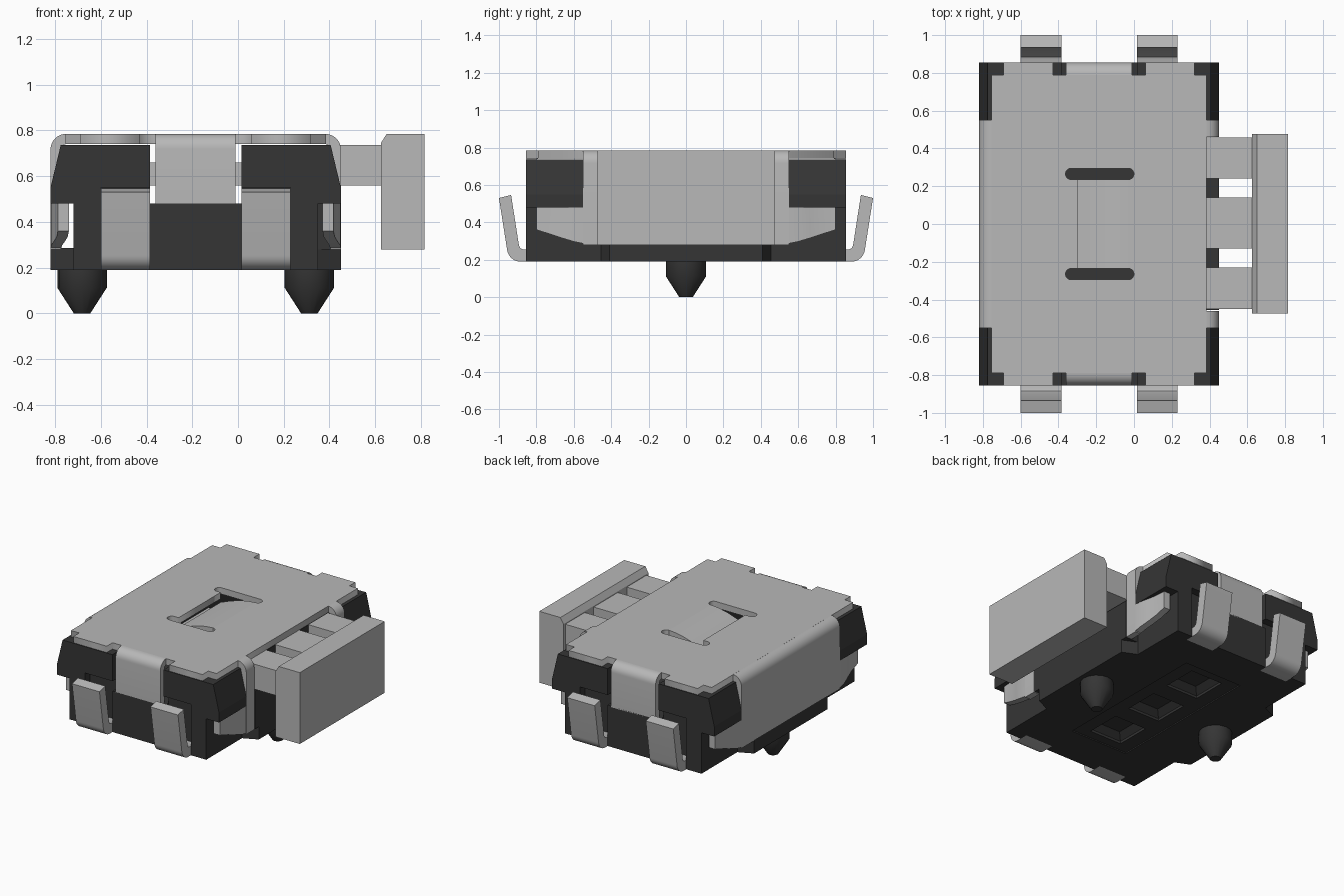
import bpy, bmesh, math

if "Cube" in bpy.data.objects:
    bpy.data.objects.remove(bpy.data.objects["Cube"])

CX = -0.185            # centre line of the housing in x
TOP, SHEET = 0.785, 0.045


def material(name, v):
    m = bpy.data.materials.new(name)
    m.use_nodes = True
    m.diffuse_color = (v, v, v, 1)
    bsdf = m.node_tree.nodes["Principled BSDF"]
    bsdf.inputs["Base Color"].default_value = (v, v, v, 1)
    bsdf.inputs["Roughness"].default_value = 0.6
    return m


METAL = material("light grey", 0.48)
PLASTIC = material("dark grey", 0.036)


def prism(axis, pts, a, b):
    """Two rings: a 2D outline swept along one axis from a to b."""
    put = {"x": lambda p, t: (t, p[0], p[1]),
           "y": lambda p, t: (p[0], t, p[1]),
           "z": lambda p, t: (p[0], p[1], t)}[axis]
    return [[put(p, t) for p in pts] for t in (a, b)]


def box(x0, x1, y0, y1, z0, z1):
    return prism("z", [(x0, y0), (x1, y0), (x1, y1), (x0, y1)], z0, z1)


def flip(solid, sx=1, sy=1):
    return [[(x * sx, y * sy, z) for x, y, z in ring] for ring in solid]


def four(solid):
    return [flip(solid, sx, sy) for sx in (1, -1) for sy in (1, -1)]


def build(name, mat, solids, smooth=True, offset=CX):
    """One object from lofted solids, each a list of matching rings."""
    bm = bmesh.new()
    for rings in solids:
        vs = [[bm.verts.new((x + offset, y, z)) for x, y, z in r] for r in rings]
        n = len(vs[0])
        for r, s in zip(vs, vs[1:]):
            for i in range(n):
                bm.faces.new((r[i], r[(i + 1) % n], s[(i + 1) % n], s[i]))
        bm.faces.new(vs[0])
        bm.faces.new(vs[-1])
    bmesh.ops.recalc_face_normals(bm, faces=bm.faces)
    me = bpy.data.meshes.new(name)
    bm.to_mesh(me)
    bm.free()
    me.materials.append(mat)
    ob = bpy.data.objects.new(name, me)
    bpy.context.collection.objects.link(ob)
    if smooth:
        activate(ob)
        bpy.ops.object.shade_smooth_by_angle(angle=math.radians(35))
    return ob


def activate(ob):
    bpy.ops.object.select_all(action="DESELECT")
    ob.select_set(True)
    bpy.context.view_layer.objects.active = ob


def arc(cx, cy, r, a0, a1, n=8):
    return [(cx + r * math.cos(math.radians(a0 + (a1 - a0) * i / n)),
             cy + r * math.sin(math.radians(a0 + (a1 - a0) * i / n))) for i in range(n + 1)]


def bend(out, r, bottom, t=SHEET):
    """Profile of a sheet edge folded down from the top plate."""
    c, h = out - r, TOP - r
    return (arc(c, h, r, 90, 0) + [(out, bottom), (out - t, bottom)]
            + arc(c, h, r - t, 0, 90))


# Housing base, with stepped-in corners and recessed underside
half = [(0.535, -0.8), (0.535, -0.455), (0.635, -0.41),
        (0.635, 0.41), (0.535, 0.455), (0.535, 0.8)]
plan = half + [(-x, -y) for x, y in half]
base = build("housing_base", PLASTIC, [prism("z", plan, 0.19, 0.285)], False)


def pocket(y):
    ring = lambda s, z: [(-s, y - s, z), (s, y - s, z), (s, y + s, z), (-s, y + s, z)]
    return [ring(0.125, 0.18), ring(0.125, 0.215), ring(0.08, 0.25)]


cutters = [build("panel_cutter", PLASTIC, [box(-0.225, 0.225, -0.57, 0.57, 0.15, 0.198)], False),
           build("pocket_cutter", PLASTIC, [pocket(y) for y in (-0.38, 0, 0.38)], False)]
activate(base)
for c in cutters:
    c.hide_render = True
    mod = base.modifiers.new("cut", "BOOLEAN")
    mod.object, mod.operation, mod.solver = c, "DIFFERENCE", "EXACT"
    bpy.ops.object.modifier_apply(modifier=mod.name)
for c in cutters:
    bpy.data.objects.remove(c)

# Housing core, with an open channel along the middle
build("housing_core", PLASTIC, [
    box(-0.535, 0.535, -0.8, 0.8, 0.28, 0.48),
    box(-0.58, -0.2, -0.55, 0.55, 0.48, 0.737),
    box(0.2, 0.57, -0.55, 0.55, 0.48, 0.737),
    box(0.53, 0.635, -0.455, 0.455, 0.28, 0.55)], False)

# Upper corner blocks with sloped outer sides
corner = [(0.2, 0.48), (0.635, 0.48), (0.635, 0.55), (0.59, 0.737), (0.2, 0.737)]
build("housing_corners", PLASTIC, four(prism("y", corner, 0.55, 0.8)), False)

# End walls, notched for the legs and the cover tabs
wall = [(0.535, 0.19), (0.535, 0.48), (0.635, 0.48), (0.635, 0.55), (0.59, 0.737),
        (0.2, 0.737), (0.2, 0.55), (0.415, 0.55), (0.415, 0.19)]
centre = box(-0.2, 0.2, 0.8, 0.855, 0.19, 0.48)
build("housing_end_walls", PLASTIC,
      four(prism("y", wall, 0.8, 0.855)) + [centre, flip(centre, 1, -1)], False)

# Locating pegs
for name, x in (("left_peg", 0.497), ("right_peg", -0.497)):
    rings = [[(x + px, py, z) for px, py in arc(0, 0, r, 0, 337.5, 15)]
             for r, z in ((0.108, 0.2), (0.108, 0.112), (0.036, 0.0))]
    build(name, PLASTIC, [rings])

# Cover top plate: notched outline with an I-shaped opening
q = [(0.57, 0), (0.57, 0.79), (0.505, 0.79), (0.505, 0.855), (0.245, 0.855),
     (0.245, 0.79), (0.175, 0.79)]
right = [(x, -y) for x, y in reversed(q[1:])] + q[1:]
outline = right + [(-x, -y) for x, y in right]
upper = ([(-0.30, 0.235)] + arc(-0.333, 0.265, 0.03, 270, 90)
         + arc(-0.03, 0.265, 0.03, 90, -90))
opening = [(x - CX, y) for x, y in upper + [(x, -y) for x, y in reversed(upper)]]
cu = bpy.data.curves.new("cover_outline", "CURVE")
cu.dimensions, cu.fill_mode, cu.extrude = "2D", "BOTH", SHEET / 2
for pts in (outline, opening):
    sp = cu.splines.new("POLY")
    sp.points.add(len(pts) - 1)
    for p, (x, y) in zip(sp.points, pts):
        p.co = (x + CX, y, 0, 1)
    sp.use_cyclic_u = True
tmp = bpy.data.objects.new("cover_outline", cu)
bpy.context.collection.objects.link(tmp)
bpy.context.view_layer.update()
me = bpy.data.meshes.new_from_object(tmp.evaluated_get(bpy.context.evaluated_depsgraph_get()))
bpy.data.objects.remove(tmp)
me.materials.clear()
me.materials.append(METAL)
plate = bpy.data.objects.new("cover_top", me)
plate.location.z = TOP - SHEET / 2
bpy.context.collection.objects.link(plate)

# Spring flap dipping into the opening
flap = [(-0.03, TOP), (-0.09, 0.78), (-0.16, 0.765), (-0.23, 0.742), (-0.30, 0.715)]
flap += [(x, z - SHEET) for x, z in reversed(flap)]
build("cover_flap", METAL, [prism("y", flap, -0.235, 0.235)], offset=0)

# Cover sides folded down: full on the right, two strips beside the button
side = bend(0.635, 0.068, 0.28)
strip = prism("y", side, 0.46, 0.55)
build("cover_side_right", METAL, [flip(prism("y", side, -0.55, 0.55), -1)])
build("cover_side_strips", METAL, [strip, flip(strip, 1, -1)])

# Cover wings wrapping inward to the corners
wing = [[(u, y, z0), (u, y, 0.48), (u - 0.048, y, 0.48), (u - 0.048, y, z0)]
        for y, z0, u in ((0.54, 0.285, 0.635), (0.60, 0.297, 0.633), (0.66, 0.315, 0.62),
                         (0.72, 0.335, 0.608), (0.80, 0.36, 0.603))]
build("cover_wings", METAL, four(wing))

# Cover tabs folded over the two ends
tab = prism("x", bend(0.855, 0.065, 0.472), -0.175, 0.175)
build("cover_end_tabs", METAL, [tab, flip(tab, 1, -1)])

# Bent solder legs
leg = ([(0.8, 0.19)] + arc(0.885, 0.262, 0.072, -90, -8)
       + [(1.0, 0.53), (0.935, 0.546), (0.893, 0.275), (0.885, 0.261), (0.872, 0.255), (0.8, 0.255)])
build("legs", METAL, four(prism("x", leg, 0.2, 0.415)))

# Push button: face plate, three arms and inner slider
face = [(0.625, 0.28), (0.815, 0.28), (0.815, 0.785), (0.65, 0.785), (0.625, 0.745)]
build("button_face", METAL, [prism("y", face, -0.473, 0.477)], False, 0)
build("button_arms", METAL, [box(0.38, 0.64, a, b, 0.56, 0.737)
                             for a, b in ((-0.45, -0.23), (-0.13, 0.14), (0.24, 0.458))], False, 0)
build("button_slider", METAL, [box(-0.386, 0.016, -0.22, 0.22, 0.56, 0.66)], False, 0)
